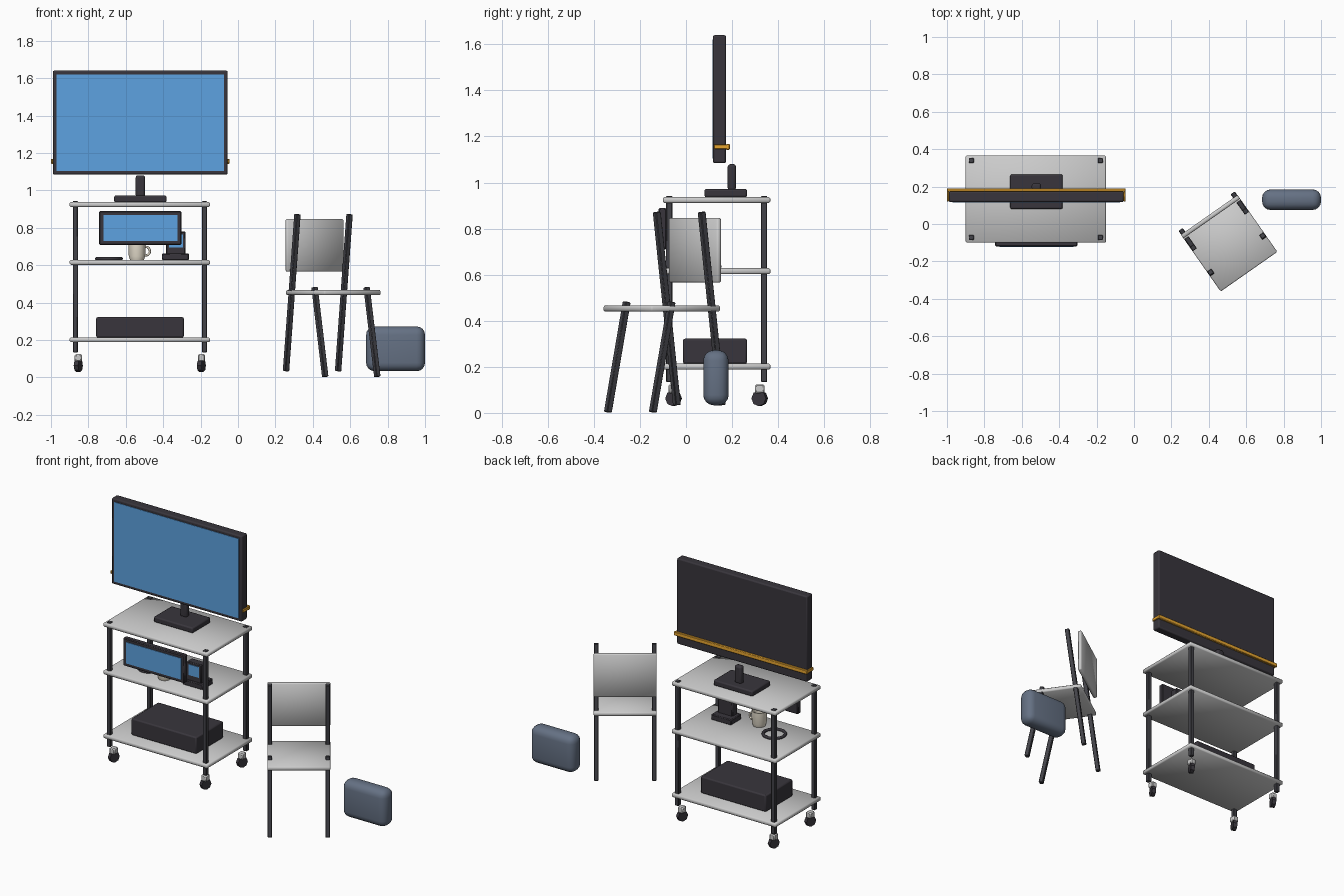
import bpy, math
from mathutils import Vector, Matrix

if "Cube" in bpy.data.objects:
    bpy.data.objects.remove(bpy.data.objects["Cube"])


def mat(name, rgb):
    m = bpy.data.materials.new(name)
    m.diffuse_color = (*rgb, 1)
    m.use_nodes = True
    m.node_tree.nodes["Principled BSDF"].inputs["Base Color"].default_value = m.diffuse_color
    return m


DARK = mat("charcoal", (0.04, 0.036, 0.045))
FRAME = mat("dark_metal", (0.055, 0.055, 0.065))
BLUE = mat("screen_blue", (0.11, 0.36, 0.75))
ORANGE = mat("strap_orange", (0.8, 0.38, 0.03))
CREAM = mat("cream", (0.8, 0.74, 0.62))
SLATE = mat("slate", (0.13, 0.165, 0.23))


def finish(o, name, material, angle=None):
    o.name = name
    if material:
        o.data.materials.append(material)
    bpy.ops.object.select_all(action='DESELECT')
    o.select_set(True)
    bpy.context.view_layer.objects.active = o
    if angle is None:
        bpy.ops.object.shade_smooth()
    else:
        bpy.ops.object.shade_smooth_by_angle(angle=math.radians(angle))
    return o


def box(name, x, y, z, material=None, bevel=0.004, seg=1, angle=30):
    """Box given by its (min, max) range on each axis."""
    bpy.ops.mesh.primitive_cube_add(size=1)
    o = bpy.context.object
    o.scale = (x[1] - x[0], y[1] - y[0], z[1] - z[0])
    o.location = [(r[0] + r[1]) / 2 for r in (x, y, z)]
    bpy.ops.object.transform_apply(location=False, rotation=False, scale=True)
    if bevel:
        m = o.modifiers.new("bevel", 'BEVEL')
        m.width, m.segments = bevel, seg
    return finish(o, name, material, angle)


def cyl(name, loc, r, depth, material=None, sides=24, rot=(0, 0, 0), r_top=None):
    bpy.ops.mesh.primitive_cone_add(vertices=sides, radius1=r, radius2=r if r_top is None else r_top,
                                    depth=depth, location=loc, rotation=rot)
    return finish(bpy.context.object, name, material, 40)


# Trolley shelves
CX, CY = -0.525, 0.133
for name, z in (("bottom_shelf", 0.188), ("middle_shelf", 0.602), ("top_shelf", 0.911)):
    box(name, (-0.9, -0.15), (-0.1, 0.366), (z, z + 0.026), bevel=0.006, angle=None)

# Trolley posts and casters
for sx in (-1, 1):
    for sy in (-1, 1):
        px, py = CX + sx * 0.345, CY + sy * 0.206
        box("trolley_post", (px - 0.0135, px + 0.0135), (py - 0.0135, py + 0.0135),
            (0.134, 0.942), FRAME, 0.003)
        wx, wy = CX + sx * 0.329, CY + sy * 0.187
        box("caster_fork", (wx - 0.019, wx + 0.019), (wy - 0.021, wy + 0.021),
            (0.085, 0.124), None, 0.006)
        cyl("caster_wheel", (wx, wy, 0.063), 0.034, 0.025, DARK, 8,
            (math.radians(22.5), math.pi / 2, 0))

# Large display, screen and stand
box("display_body", (-0.99, -0.055), (0.117, 0.174), (1.084, 1.64), DARK, 0.008, 2)
box("display_screen", (-0.97, -0.075), (0.114, 0.13), (1.104, 1.62), BLUE, 0)
box("stand_base", (-0.662, -0.382), (0.08, 0.265), (0.936, 0.972), DARK, 0.008, 2)
box("stand_neck", (-0.547, -0.497), (0.181, 0.217), (0.965, 1.08), DARK, 0.012, 3)

# Strap wrapped round the back and sides of the display
box("strap_back", (-1.0, -0.045), (0.174, 0.19), (1.142, 1.168), ORANGE, 0.003)
for x in (-0.995, -0.05):
    box("strap_side", (x - 0.005, x + 0.005), (0.121, 0.188), (1.145, 1.165), ORANGE, 0.002)

# Small display hung at the front
box("small_display", (-0.743, -0.302), (-0.119, -0.085), (0.709, 0.889), DARK, 0.005)
box("small_screen", (-0.72, -0.323), (-0.122, -0.11), (0.73, 0.868), BLUE, 0)

# Terminal on the middle shelf
box("terminal_base", (-0.407, -0.262), (0.01, 0.12), (0.626, 0.663), DARK, 0.005)
box("terminal_head", (-0.385, -0.28), (0.022, 0.075), (0.655, 0.78), DARK, 0.005)
box("terminal_screen", (-0.37, -0.295), (0.019, 0.03), (0.695, 0.765), BLUE, 0)

# Mug: tapered hollow cup turned from a profile, with a ring handle
MX, MY = -0.54, 0.02
profile = [(0, 0), (0.037, 0), (0.044, 0.02), (0.046, 0.097), (0.041, 0.097), (0.038, 0.012), (0, 0.012)]
N = 24
verts = [(r * math.cos(2 * math.pi * i / N), r * math.sin(2 * math.pi * i / N), z)
         for r, z in profile for i in range(N)]
faces = [(k * N + i, k * N + (i + 1) % N, (k + 1) * N + (i + 1) % N, (k + 1) * N + i)
         for k in range(len(profile) - 1) for i in range(N)]
me = bpy.data.meshes.new("mug")
me.from_pydata(verts, [], faces)
mug = bpy.data.objects.new("mug", me)
bpy.context.collection.objects.link(mug)
mug.location = (MX, MY, 0.628)
finish(mug, "mug", CREAM, 40)
bpy.ops.mesh.primitive_torus_add(location=(MX + 0.046, MY, 0.675), rotation=(math.pi / 2, 0, 0),
                                 major_radius=0.023, minor_radius=0.006,
                                 major_segments=20, minor_segments=8)
finish(bpy.context.object, "mug_handle", CREAM)

# Coiled cable
bpy.ops.mesh.primitive_torus_add(location=(-0.69, 0.08, 0.635), major_radius=0.066, minor_radius=0.009,
                                 major_segments=28, minor_segments=8)
finish(bpy.context.object, "cable_coil", DARK)

# Equipment box on the bottom shelf
box("equipment_box", (-0.758, -0.29), (-0.013, 0.265), (0.213, 0.322), DARK, 0.008, 2)

# Bag beside the chair
box("bag", (0.685, 1.0), (0.075, 0.185), (0.033, 0.272), SLATE, 0.045, 4, None)

# Chair, built facing -y then turned into place
CHAIR = Matrix.Translation((0.51, -0.105, 0)) @ Matrix.Rotation(math.radians(35), 4, 'Z')


def place(o):
    o.matrix_world = CHAIR @ Matrix.Translation(o.location) @ o.rotation_euler.to_matrix().to_4x4()


def chair_leg(name, x, foot, top):
    """Square leg leaning in the chair's side plane; foot and top are (y, z)."""
    d = Vector((0, top[0] - foot[0], top[1] - foot[1]))
    h = d.length / 2
    o = box(name, (x - 0.0135, x + 0.0135), (-0.0135, 0.0135), (-h, h), FRAME, 0.003)
    o.location = (x, (foot[0] + top[0]) / 2, (foot[1] + top[1]) / 2)
    o.rotation_euler = (math.atan2(-d.y, d.z), 0, 0)
    place(o)


place(box("chair_seat", (-0.185, 0.185), (-0.183, 0.183), (0.44, 0.466), bevel=0.006, angle=None))
place(box("chair_backrest", (-0.185, 0.185), (0.164, 0.188), (0.566, 0.846), bevel=0.006, angle=None))
for s in (-1, 1):
    chair_leg("front_leg", s * 0.17, (-0.167, 0.003), (-0.067, 0.482))
    chair_leg("back_leg", s * 0.17, (0.199, 0.034), (0.092, 0.872))
